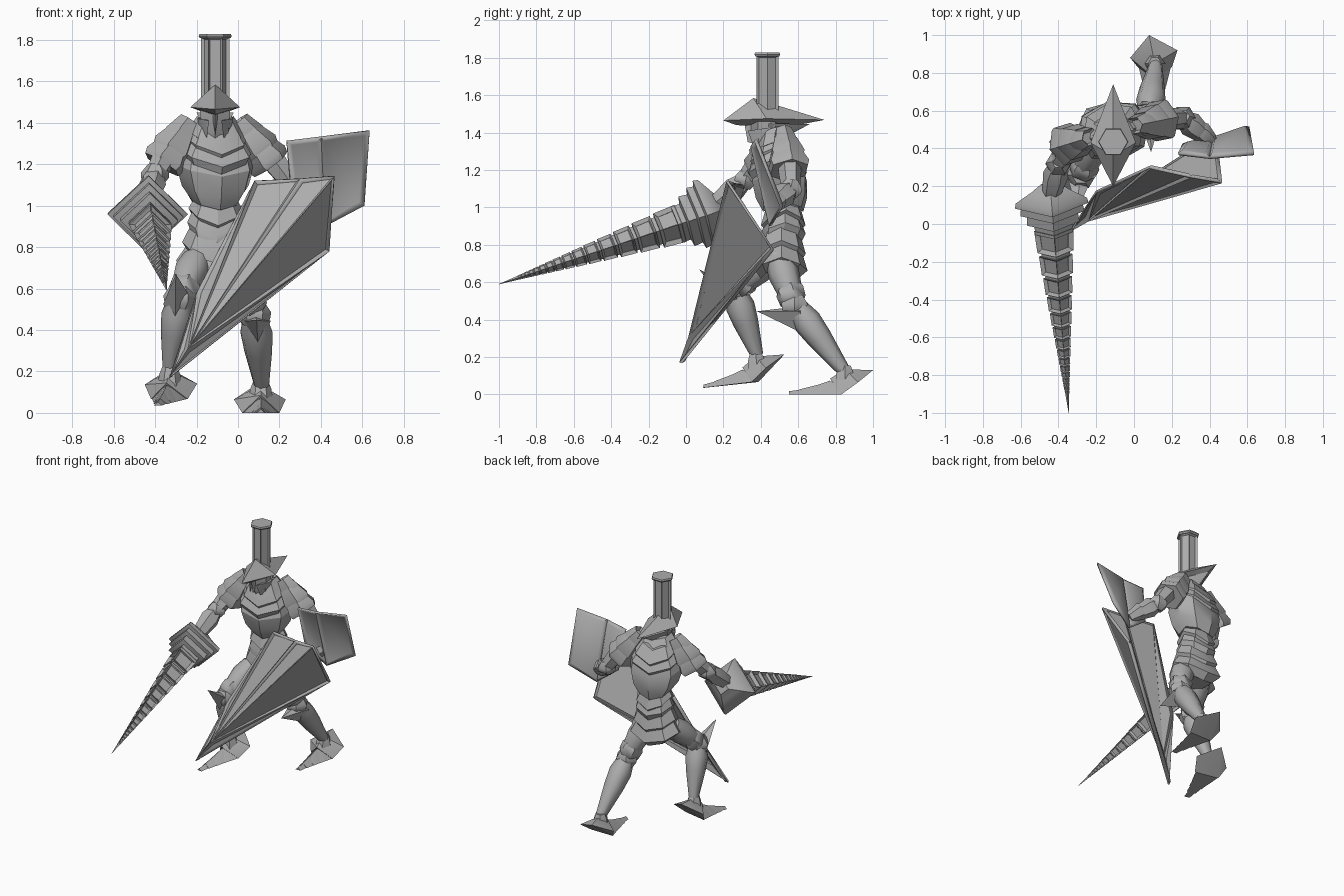
import bpy, bmesh, math
from mathutils import Vector, Matrix

if "Cube" in bpy.data.objects:
    bpy.data.objects.remove(bpy.data.objects["Cube"])

steel = bpy.data.materials.new("steel grey")
steel.use_nodes = True
GREY = (0.42, 0.42, 0.42, 1)
steel.diffuse_color = GREY
steel.node_tree.nodes["Principled BSDF"].inputs["Base Color"].default_value = GREY


def finish(name, bm, angle=45):
    bmesh.ops.recalc_face_normals(bm, faces=bm.faces)
    mesh = bpy.data.meshes.new(name)
    bm.to_mesh(mesh)
    bm.free()
    mesh.materials.append(steel)
    obj = bpy.data.objects.new(name, mesh)
    bpy.context.collection.objects.link(obj)
    bpy.ops.object.select_all(action='DESELECT')
    obj.select_set(True)
    bpy.context.view_layer.objects.active = obj
    bpy.ops.object.shade_smooth_by_angle(angle=math.radians(angle))
    return obj


def skin(bm, rings):
    """Join rings of points into a closed solid and return its side faces."""
    rows = [[bm.verts.new(p) for p in ring] for ring in rings]
    n = len(rows[0])
    sides = [bm.faces.new((a[i], a[(i + 1) % n], b[(i + 1) % n], b[i]))
             for a, b in zip(rows, rows[1:]) for i in range(n)]
    caps = [bm.faces.new(rows[0]), bm.faces.new(rows[-1])]
    bmesh.ops.recalc_face_normals(bm, faces=sides + caps)
    return sides


def rings_along(a, b, stations, n, sx=1, sy=1, turn=0):
    a, b = Vector(a), Vector(b)
    d = b - a
    ref = Vector((0, 0, 1)) if abs(d.normalized().z) < 0.9 else Vector((0, -1, 0))
    u = d.cross(ref).normalized()
    v = u.cross(d).normalized()
    ang = [math.radians(turn) + math.tau * i / n for i in range(n)]
    return [[a + d * t + r * (math.cos(k) * sx * u + math.sin(k) * sy * v) for k in ang]
            for t, r in stations]


def tube(name, a, b, stations, n=6, sx=1, sy=1, turn=0):
    bm = bmesh.new()
    skin(bm, rings_along(a, b, stations, n, sx, sy, turn))
    return finish(name, bm)


def hull(name, points, matrix=Matrix()):
    bm = bmesh.new()
    for p in points:
        bm.verts.new(matrix @ Vector(p))
    bmesh.ops.convex_hull(bm, input=bm.verts)
    return finish(name, bm, 30)


# Torso: stacked bands whose front and back edges dip to a point
OUTLINE = [(0, -1), (.75, -.72), (1, 0), (.75, .72), (0, 1), (-.75, .72), (-1, 0), (-.75, -.72)]


def band(name, yaw, stations, x=-0.11):
    """Stations are height, half width, half depth, centre y, dip."""
    bm = bmesh.new()
    c, s = math.cos(yaw), math.sin(yaw)
    skin(bm, [[(x + c * px * w - s * py * d, cy + s * px * w + c * py * d,
                z + dip * (0.4 - abs(py) ** 2 * 1.2)) for px, py in OUTLINE]
              for z, w, d, cy, dip in stations])
    finish(name, bm, 25)


TWIST = 0.22
band("gorget", TWIST, [(1.42, .09, .08, .47, .03), (1.34, .14, .13, .48, .06)])
band("collar_plate", TWIST, [(1.38, .11, .11, .48, .06), (1.31, .16, .15, .49, .08), (1.285, .15, .13, .49, .08)])
band("upper_chest", TWIST, [(1.31, .15, .13, .49, .08), (1.25, .19, .16, .49, .08), (1.215, .17, .14, .49, .08)])
band("breastplate", TWIST, [(1.25, .18, .13, .50, .06), (1.18, .195, .15, .50, .05),
                            (1.08, .165, .14, .51, .04), (1.01, .115, .11, .52, .04)])
band("waist_plate", .12, [(1.04, .09, .09, .52, .04), (.96, .13, .12, .52, .07), (.94, .11, .10, .52, .07)])
band("belly_plate", .08, [(.98, .10, .09, .52, .05), (.90, .135, .12, .52, .05), (.86, .12, .11, .51, .05)])
band("hip_plate", 0, [(.90, .11, .10, .51, .05), (.80, .16, .13, .51, .06), (.77, .14, .12, .50, .06)])
band("skirt_plate", 0, [(.80, .13, .11, .51, .05), (.71, .19, .14, .51, .06), (.66, .13, .10, .50, .05)])

# Helmet: pointed brim, head with a visor, fluted crest
HX = -0.11
tube("head", (HX, .43, 1.31), (HX, .43, 1.47), [(0, .05), (.3, .075), (1, .085)], 6, 1, 1.1, 30)
hull("visor_ridge", [(HX, .31, 1.46), (HX, .33, 1.35), (HX - .02, .37, 1.46), (HX + .02, .37, 1.46), (HX, .4, 1.33)])
for side in (-1, 1):
    hull("cheek_guard", [(HX + side * .03, .33, 1.41), (HX + side * .085, .4, 1.42), (HX + side * .04, .36, 1.33),
                         (HX + side * .075, .46, 1.33), (HX + side * .08, .5, 1.43)])
hull("helmet_brim", [(HX, .20, 1.465), (HX, .74, 1.468), (HX - .12, .43, 1.475), (HX + .12, .43, 1.475),
                     (HX, .36, 1.585), (HX, .27, 1.44), (HX, .54, 1.43)])
hull("neck_guard", [(HX - .09, .44, 1.45), (HX + .09, .44, 1.45), (HX, .66, 1.445), (HX - .05, .44, 1.37),
                    (HX + .05, .44, 1.37), (HX, .52, 1.37)])
bm = bmesh.new()
flutes = skin(bm, rings_along((HX, .435, 1.47), (HX, .435, 1.81), [(0, .068), (1, .068)], 6))
bmesh.ops.inset_individual(bm, faces=flutes, thickness=.012, depth=-.014)
finish("crest_column", bm)
tube("crest_cap", (HX, .435, 1.808), (HX, .435, 1.828), [(0, .074), (.5, .08), (1, .076)])


# Arms and layered shoulder plates
def shoulder(side, top, end):
    a, b = Vector(top), Vector(end)
    for i, r in enumerate((.075, .095, .10)):
        p, q = a.lerp(b, i * .28), a.lerp(b, i * .28 + .5)
        tube(side + "_shoulder_plate", p, q, [(.2, r * .5), (0, r * .75), (.75, r * 1.1), (1, r)],
             6, .85 + .12 * i, 1, 30)


def arm(side, shoulder_pt, elbow, wrist):
    tube(side + "_upper_arm", shoulder_pt, elbow, [(0, .05), (.5, .062), (1, .05)])
    tube(side + "_elbow_guard", Vector(elbow) + Vector((0, .01, .05)), Vector(elbow) - Vector((0, .01, .05)),
         [(0, .035), (.4, .068), (.65, .068), (1, .035)])
    tube(side + "_forearm", elbow, wrist, [(0, .045), (.35, .068), (1, .048)])


shoulder("right", (-.23, .46, 1.41), (-.36, .42, 1.21))
shoulder("left", (.00, .52, 1.41), (.15, .55, 1.21))
arm("right", (-.32, .44, 1.3), (-.40, .32, 1.15), (-.44, .15, 1.01))
arm("left", (.11, .55, 1.3), (.26, .56, 1.10), (.37, .47, 1.02))
tube("left_hand", (.33, .51, 1.06), (.41, .44, .99), [(0, .035), (.3, .058), (1, .038)])

# Lance: stepped square guard and panelled, shrinking segments
TIP, BASE = Vector((-.345, -1, .59)), Vector((-.425, -.03, .915))
tube("lance_guard", BASE.lerp(TIP, -.25), BASE.lerp(TIP, .02),
     [(0, .05), (.14, .10), (.34, .19), (.44, .195), (.47, .165), (.6, .17), (.63, .135), (.8, .14), (.83, .1), (1, .1)], 4)
bm = bmesh.new()
left = 1.0
for i in range(15):
    nxt = left * .86
    panels = skin(bm, rings_along(TIP, BASE, [(left, .104 * left), (nxt + .02 * left, .096 * left)], 4))
    bmesh.ops.inset_individual(bm, faces=panels, thickness=.026 * left, depth=-.02 * left)
    skin(bm, rings_along(TIP, BASE, [(nxt + .03 * left, .075 * left), (nxt - .01 * left, .075 * left)], 4))
    left = nxt
skin(bm, rings_along(TIP, BASE, [(left, .1 * left), (0, .001)], 4))
finish("lance_blade", bm, 20)


# Shield: folded plates with a raised frame around each panel
def plate(name, points, faces, rim, thick):
    bm = bmesh.new()
    verts = [bm.verts.new(p) for p in points]
    panels = [bm.faces.new([verts[i] for i in f]) for f in faces]
    for face in panels:
        face.normal_update()
        if face.normal.y > 0:
            face.normal_flip()
    bmesh.ops.inset_individual(bm, faces=panels, thickness=rim, depth=-.014)
    obj = finish(name, bm)
    solid = obj.modifiers.new("thickness", 'SOLIDIFY')
    solid.thickness = thick
    solid.offset = 0
    return obj


plate("main_shield", [(.465, .22, 1.14), (-.24, .02, .31), (-.33, -.03, .17), (.08, .30, 1.12),
                      (-.20, .17, .58), (.44, .46, .78), (.30, .25, 1.13)],
      [(0, 6, 1), (6, 3, 1), (3, 4, 1), (4, 2, 1), (0, 1, 5), (1, 2, 5)], .02, .014)
plate("upper_shield", [(.235, .37, 1.31), (.40, .35, 1.33), (.635, .37, 1.36), (.61, .51, 1.0),
                       (.42, .45, .90), (.26, .42, 1.02)],
      [(0, 1, 4, 5), (1, 2, 3, 4)], .03, .014)


# Legs with pointed knee plates
def leg(side, hip, knee, ankle, spike):
    hip, knee, ankle = Vector(hip), Vector(knee), Vector(ankle)
    tube(side + "_thigh", hip, knee, [(0, .07), (.35, .085), (.8, .065), (1, .05)], 8)
    tube(side + "_thigh_band", hip.lerp(knee, .6), knee, [(0, .06), (.3, .08), (.8, .075), (1, .05)], 6)
    tube(side + "_knee", knee + Vector((0, 0, .05)), knee - Vector((0, 0, .06)), [(0, .05), (.4, .08), (.7, .075), (1, .05)])
    tube(side + "_shin", knee, ankle, [(0, .055), (.25, .078), (.5, .068), (1, .034)], 8)
    mid = knee.lerp(ankle, .48) + Vector((0, -.045, 0))
    wide = Vector((.075, 0, 0))
    top = knee.lerp(ankle, .1)
    hull(side + "_knee_spike", [spike, mid, top + wide, top - wide, top + Vector((0, .02, .03))])


leg("left", (-.02, .49, .74), (.08, .58, .48), (.115, .85, .12), (.09, .38, .445))
leg("right", (-.20, .46, .74), (-.28, .26, .56), (-.33, .38, .21), (-.30, .07, .67))


# Feet: wide heel guard and layered pointed toe
def foot(side, ankle, yaw, pitch):
    m = Matrix.Translation(ankle) @ Matrix.Rotation(yaw, 4, 'Z') @ Matrix.Rotation(pitch, 4, 'X')
    hull(side + "_heel_guard", [(-.03, .15, .005), (.12, .07, -.06), (-.13, .03, -.06), (.09, -.02, -.125),
                                (-.09, -.02, -.125), (0, -.08, -.04), (0, .0, .01)], m)
    for i in range(4):
        k, y = 1 - i * .22, -.02 - i * .06
        hull(side + "_toe_plate", [(.085 * k, y, -.125), (-.085 * k, y, -.125), (0, y, -.125 + .095 * k),
                                   (.06 * k, y - .1, -.125), (-.06 * k, y - .1, -.125), (0, y - .1, -.125 + .05 * k)], m)
    hull(side + "_toe_tip", [(.04, -.2, -.125), (-.04, -.2, -.125), (0, -.2, -.09), (0, -.30, -.125)], m)
    tube(side + "_ankle", m @ Vector((0, 0, .03)), m @ Vector((0, 0, -.06)), [(0, .035), (.4, .05), (1, .06)])


foot("left", (.11, .85, .125), 0, 0)
foot("right", (-.33, .375, .193), -.2, .11)
